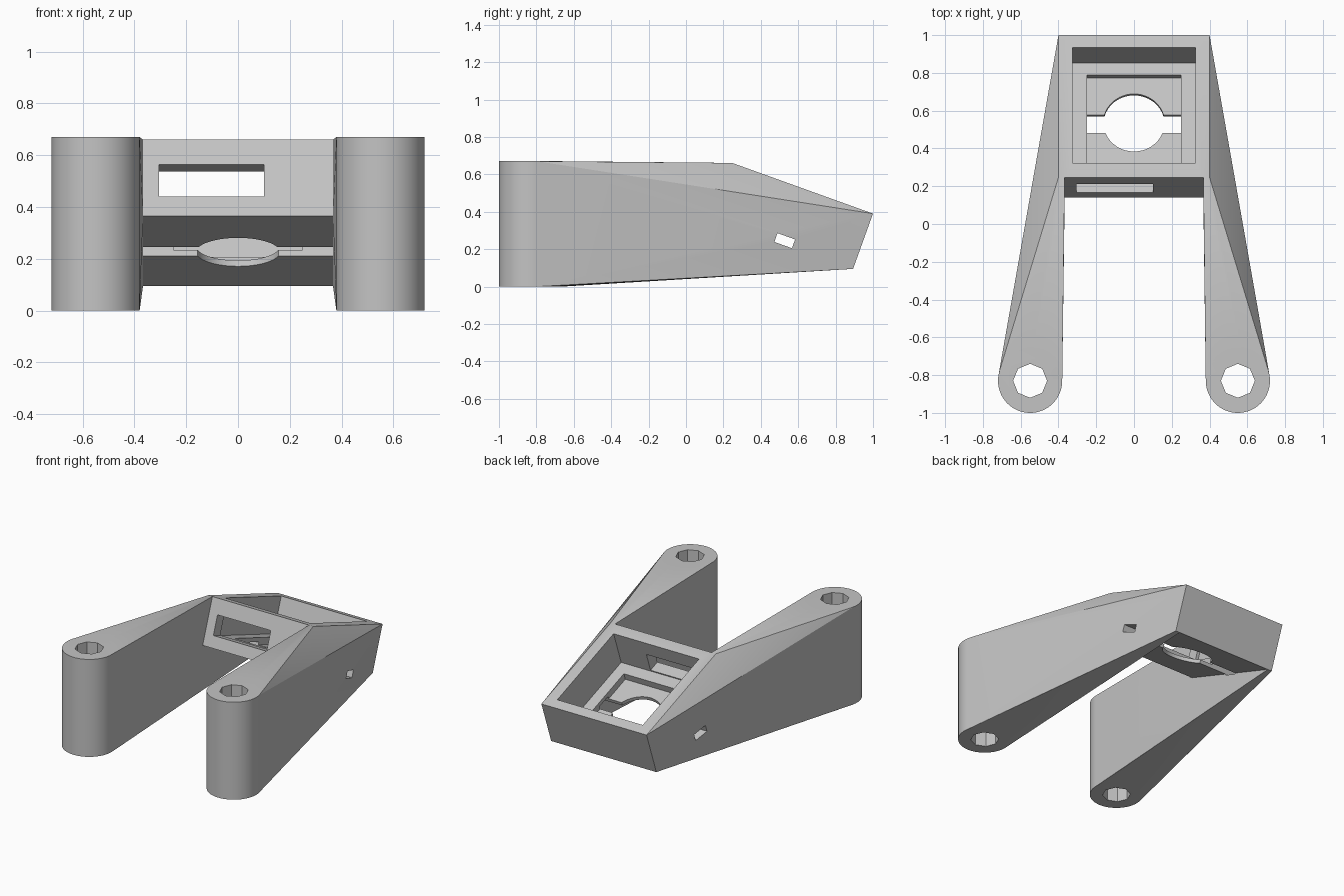
import bpy, bmesh, math
from mathutils import Matrix, Vector

cube = bpy.data.objects.get("Cube")
if cube:
    bpy.data.objects.remove(cube, do_unlink=True)

grey = bpy.data.materials.new("plain grey")
grey.use_nodes = True
grey.diffuse_color = (0.55, 0.55, 0.55, 1)
grey.node_tree.nodes["Principled BSDF"].inputs["Base Color"].default_value = (0.55, 0.55, 0.55, 1)

# Tilted tray frame: x across, y down the slope, z out of the rim plane
TILT = Matrix.Translation((0, 0.247, 0.661)) @ Matrix.Rotation(math.radians(-19.8), 4, 'X')
LENGTH, DEPTH, HALF, INNER = 0.8, 0.314, 0.4, 0.367
POST_X, POST_Y, POST_R, POST_H = 0.55, -0.83, 0.17, 0.67


def finish(name, bm):
    bmesh.ops.recalc_face_normals(bm, faces=bm.faces)
    mesh = bpy.data.meshes.new(name)
    bm.to_mesh(mesh)
    bm.free()
    mesh.materials.append(grey)
    obj = bpy.data.objects.new(name, mesh)
    bpy.context.collection.objects.link(obj)
    return obj


def add_box(bm, x, u, d):
    """Box in the tilted frame; d is the depth below the rim."""
    low = Vector((x[0], u[0], -d[1]))
    high = Vector((x[1], u[1], -d[0]))
    size = Matrix.Diagonal((*(high - low), 1))
    bmesh.ops.create_cube(bm, size=1, matrix=TILT @ Matrix.Translation((low + high) / 2) @ size)


def box(name, x, u, d):
    bm = bmesh.new()
    add_box(bm, x, u, d)
    return finish(name, bm)


def add_cylinder(bm, radius, height, sides, matrix):
    bmesh.ops.create_cone(bm, cap_ends=True, segments=sides, radius1=radius,
                          radius2=radius, depth=height, matrix=matrix)


def cylinder(name, *args):
    bm = bmesh.new()
    add_cylinder(bm, *args)
    return finish(name, bm)


def combine(target, tool, operation):
    mod = target.modifiers.new(tool.name, 'BOOLEAN')
    mod.operation, mod.solver, mod.object = operation, 'EXACT', tool
    bpy.context.view_layer.objects.active = target
    bpy.ops.object.modifier_apply(modifier=mod.name)
    bpy.data.objects.remove(tool, do_unlink=True)


# Tray block
body = box("bracket_body", (-INNER, INNER), (0, LENGTH), (0, DEPTH))

# Arms: convex hull of an upright post and a tray side plate
for side, name in ((1, "left_arm"), (-1, "right_arm")):
    bm = bmesh.new()
    add_cylinder(bm, POST_R, POST_H, 64,
                 Matrix.Translation((side * POST_X, POST_Y, POST_H / 2)))
    add_box(bm, sorted((side * INNER, side * HALF)), (0, LENGTH), (0, DEPTH))
    hull = bmesh.ops.convex_hull(bm, input=bm.verts)
    inside = {g for g in hull["geom_interior"] + hull["geom_unused"]
              if isinstance(g, bmesh.types.BMVert)}
    bmesh.ops.delete(bm, geom=list(inside), context='VERTS')
    # Keep only the hull skin
    skin = bmesh.new()
    for v in bm.verts:
        skin.verts.new(v.co)
    bm.free()
    bmesh.ops.convex_hull(skin, input=skin.verts)
    bmesh.ops.dissolve_limit(skin, angle_limit=0.001, verts=skin.verts, edges=skin.edges)
    combine(body, finish(name, skin), 'UNION')

# Openings: cavity, floor recess, cross slot, front window, round hole
cutters = [
    box("cavity", (-0.325, 0.325), (0.08, 0.73), (-0.1, 0.243)),
    box("floor_recess", (-0.25, 0.25), (0.163, 0.663), (0.2, 0.29)),
    box("cross_slot", (-1, 1), (0.355, 0.455), (0.271, 0.321)),
    box("front_window", (-0.305, 0.1), (-0.1, 0.12), (0.102, 0.235)),
    cylinder("round_hole", 0.162, 0.3, 64, TILT @ Matrix.Translation((0, 0.412, -0.36))),
]
# Octagonal bolt holes through the posts
for side in (1, -1):
    cutters.append(cylinder("bolt_hole", 0.09, 2, 8,
                            Matrix.Translation((side * POST_X, POST_Y, 0.3))))
for cutter in cutters:
    combine(body, cutter, 'DIFFERENCE')

bpy.ops.object.select_all(action='DESELECT')
body.select_set(True)
bpy.context.view_layer.objects.active = body
bpy.ops.object.shade_smooth_by_angle(angle=math.radians(20))
